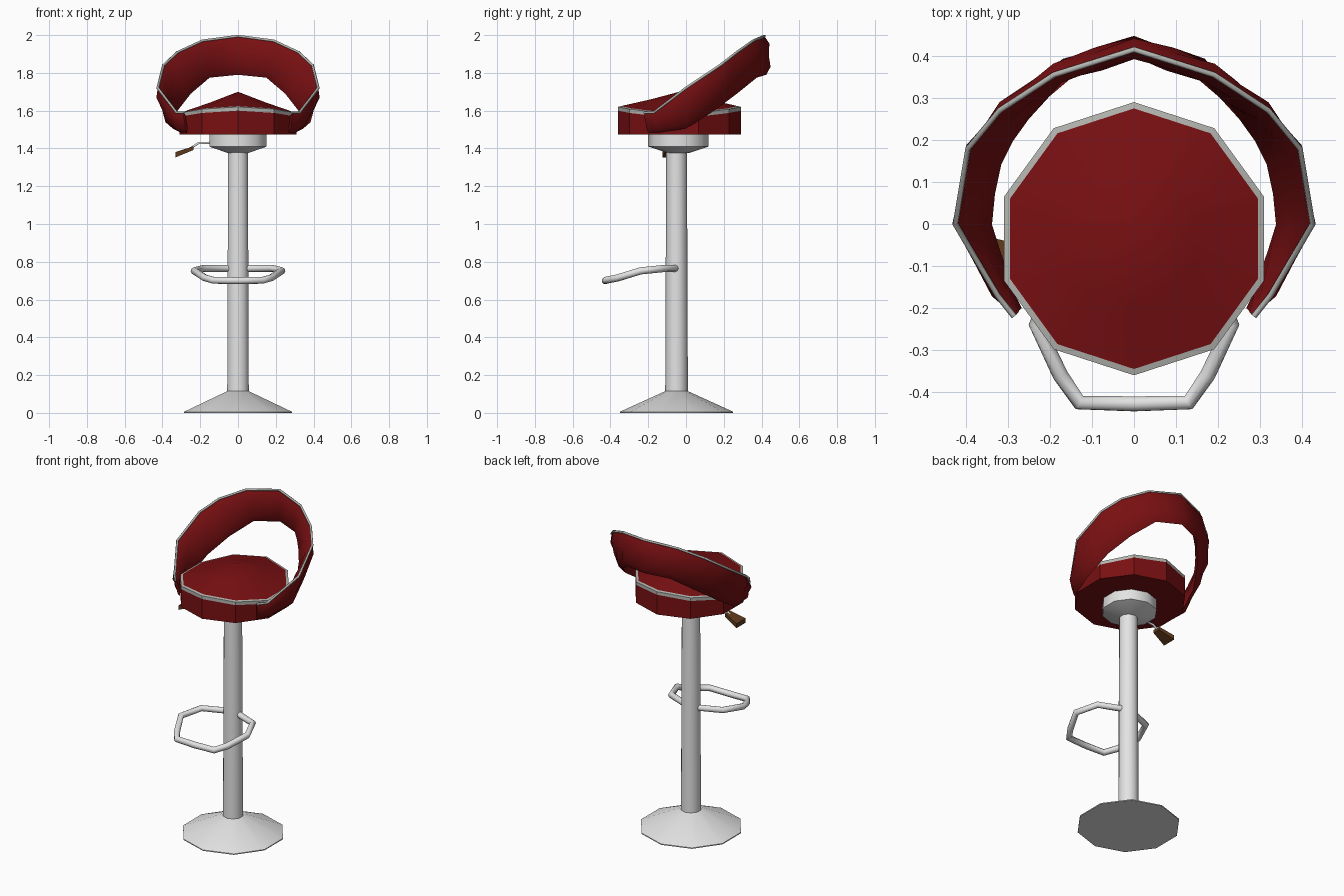
import bpy, bmesh, math
from mathutils import Vector as V

cube = bpy.data.objects.get("Cube")
if cube:
    bpy.data.objects.remove(cube, do_unlink=True)


def material(name, rgb):
    m = bpy.data.materials.new(name)
    m.use_nodes = True
    m.diffuse_color = (*rgb, 1)
    bsdf = m.node_tree.nodes["Principled BSDF"]
    bsdf.inputs["Base Color"].default_value = (*rgb, 1)
    bsdf.inputs["Roughness"].default_value = 0.6
    return m


red = material("red_leather", (0.19, 0.005, 0.006))
metal = material("pale_metal", (0.76, 0.77, 0.76))
trim = material("grey_piping", (0.45, 0.45, 0.43))
wood = material("brown_handle", (0.12, 0.045, 0.012))


def loft(name, rings, mats, slots=None, caps=True, angle=40):
    """Join closed rings of points with quads; slots gives a material per gap."""
    bm = bmesh.new()
    loops = [[bm.verts.new(p) for p in ring] for ring in rings]
    n = len(loops[0])
    for k, (a, b) in enumerate(zip(loops, loops[1:])):
        for i in range(n):
            j = (i + 1) % n
            f = bm.faces.new((a[i], a[j], b[j], b[i]))
            f.material_index = slots[k] if slots else 0
    if caps:
        bm.faces.new(loops[0])
        bm.faces.new(loops[-1])
    bmesh.ops.remove_doubles(bm, verts=bm.verts, dist=0.0005)
    bmesh.ops.recalc_face_normals(bm, faces=bm.faces)
    me = bpy.data.meshes.new(name)
    bm.to_mesh(me)
    bm.free()
    for m in mats:
        me.materials.append(m)
    ob = bpy.data.objects.new(name, me)
    bpy.context.collection.objects.link(ob)
    bpy.ops.object.select_all(action='DESELECT')
    ob.select_set(True)
    bpy.context.view_layer.objects.active = ob
    bpy.ops.object.shade_smooth_by_angle(angle=math.radians(angle))
    return ob


def circle(r, z, cy, n=10):
    """Ring with a corner at the front; z may depend on the forward direction."""
    pts = []
    for i in range(n):
        a = 2 * math.pi * i / n - math.pi / 2
        h = z(math.sin(a)) if callable(z) else z
        pts.append(V((r * math.cos(a), cy + r * math.sin(a), h)))
    return pts


def tube(name, pts, r, mat, sides=1):
    cu = bpy.data.curves.new(name, 'CURVE')
    cu.dimensions = '3D'
    cu.bevel_depth = r
    cu.bevel_resolution = sides
    cu.use_fill_caps = True
    sp = cu.splines.new('POLY')
    sp.points.add(len(pts) - 1)
    for p, co in zip(sp.points, pts):
        p.co = (*co, 1)
    cu.materials.append(mat)
    ob = bpy.data.objects.new(name, cu)
    bpy.context.collection.objects.link(ob)


def mirrored(half):
    """Half path from the middle outwards becomes a full path."""
    half = [V(p) for p in half]
    return [V((-p.x, p.y, p.z)) for p in reversed(half[1:])] + half


# Base, column and seat mount
pole_y = -0.05
loft("base", [circle(r, z, pole_y) for r, z in
              ((0.30, 0), (0.30, 0.006), (0.06, 0.115))], [metal], angle=50)
loft("column", [circle(0.06, 0.11, pole_y), circle(0.055, 1.39, pole_y)], [metal], angle=50)
loft("seat_mount", [circle(r, z, -0.04) for r, z in
                    ((0.055, 1.375), (0.16, 1.41), (0.16, 1.48))], [metal], angle=50)

# Foot rest loop
tube("foot_rest", mirrored([(0, -0.428, 0.70), (0.13, -0.425, 0.702), (0.175, -0.36, 0.715),
                            (0.232, -0.24, 0.752), (0.18, -0.11, 0.765),
                            (0.03, -0.05, 0.765)]), 0.019, metal, 2)

# Height lever: bent rod and flared paddle
tube("lever_rod", [(-0.13, -0.08, 1.43), (-0.21, -0.08, 1.428), (-0.26, -0.08, 1.395)],
     0.007, metal)
paddle = []
for x, z, w, t in ((-0.235, 1.402, 0.025, 0.010), (-0.33, 1.367, 0.045, 0.014)):
    paddle.append([V((x, -0.08 + sy * w, z + sz * t))
                   for sy, sz in ((-1, -1), (1, -1), (1, 1), (-1, 1))])
loft("lever_handle", paddle, [wood])


# Seat cushion: rim dips at the sides, piped edge, domed top
def rim(s):
    return 1.585 + 0.035 * s * s


seat_y = -0.035
loft("seat", [circle(0.325, 1.475, seat_y),
              circle(0.325, lambda s: rim(s) - 0.02, seat_y),
              circle(0.325, rim, seat_y),
              circle(0.310, lambda s: rim(s) + 0.004, seat_y),
              circle(0.155, lambda s: rim(s) / 2 + 0.849, seat_y),
              circle(0.0001, 1.70, seat_y)],
     [red, trim], [0, 1, 1, 0, 0], angle=35)

# Backrest band: top and bottom edges run from the back round to the front tips
top = mirrored([(0, 0.415, 1.995), (0.19, 0.355, 1.97), (0.32, 0.27, 1.91),
                (0.395, 0.18, 1.84), (0.425, 0, 1.72), (0.325, -0.17, 1.59),
                (0.285, -0.22, 1.59)])
low = mirrored([(0, 0.425, 1.79), (0.15, 0.375, 1.775), (0.25, 0.27, 1.69),
                (0.32, 0.15, 1.60), (0.345, 0, 1.505), (0.305, -0.14, 1.485),
                (0.27, -0.20, 1.485)])


def halved(path):
    out = []
    for a, b in zip(path, path[1:]):
        out += [a, (a + b) / 2]
    return out + [path[-1]]


ft, fl = halved(top), halved(low)
last = len(ft) - 1
band = []
for k, (t, b) in enumerate(zip(ft, fl)):
    along = ft[min(k + 1, last)] - ft[max(k - 1, 0)]
    out = along.cross(b - t).normalized()
    if out.dot(V((t.x, t.y, 0))) < 0:
        out = -out
    end = min(k, last - k)
    h = 0.026 * min(1, 0.3 + end / 4)
    # alternate deep and full points give the buttoned diamond padding
    full = ((0.2, 0.75), (0.5, 1.1), (0.8, 0.75)) if k % 2 else ((0.2, 0.95), (0.5, 0.7), (0.8, 0.95))
    outer = [t.lerp(b, f) + out * h * s for f, s in full]
    inner = [t.lerp(b, f) - out * h * s for f, s in reversed(full)]
    band.append([t] + outer + [b] + inner)
loft("backrest", band, [red], angle=45)
tube("backrest_piping", top, 0.007, trim)
